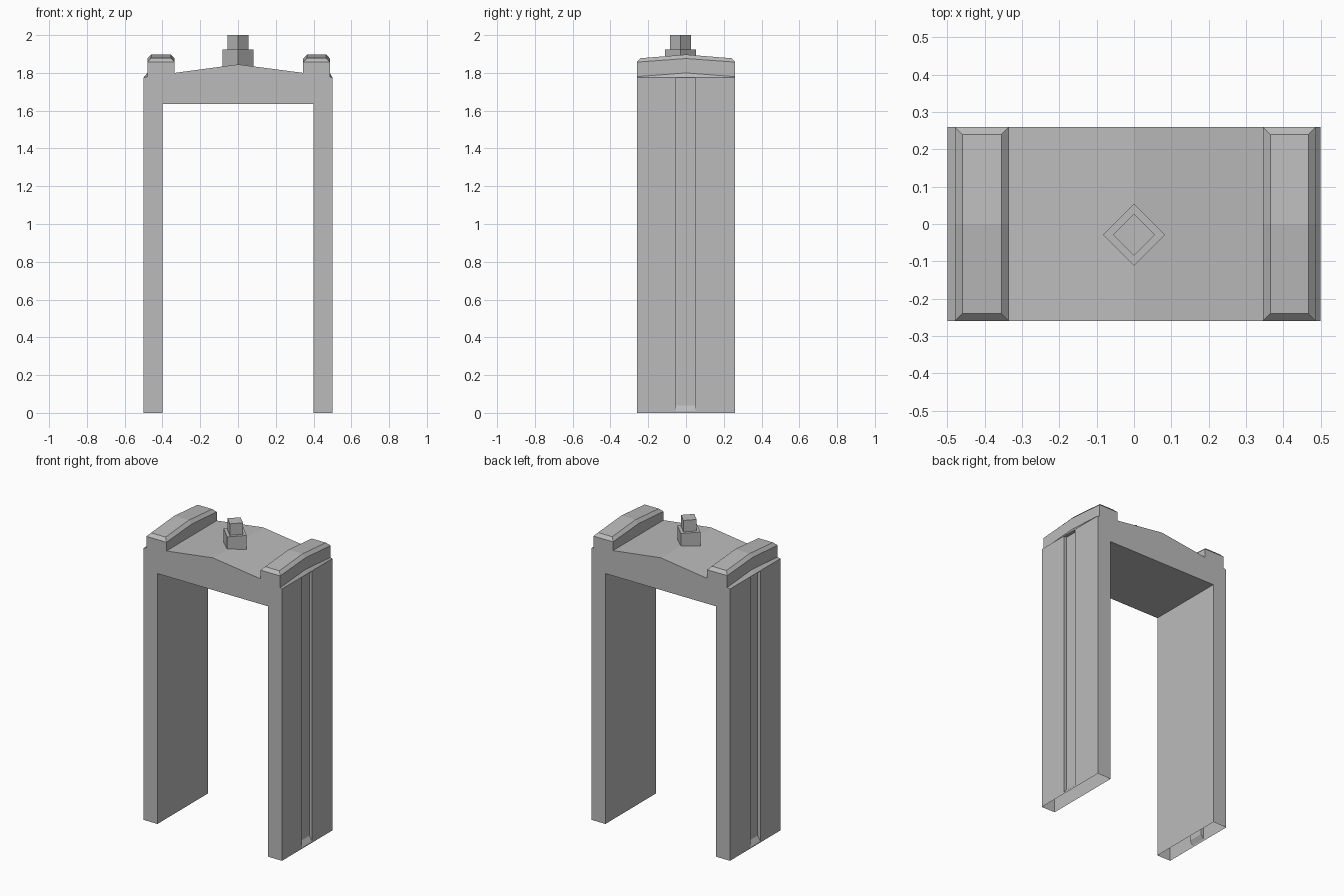
import bpy, bmesh, math

if "Cube" in bpy.data.objects:
    bpy.data.objects.remove(bpy.data.objects["Cube"])

grey = bpy.data.materials.new("plain_grey")
grey.use_nodes = True
grey.diffuse_color = (0.5, 0.5, 0.5, 1)
grey.node_tree.nodes["Principled BSDF"].inputs["Base Color"].default_value = (0.5, 0.5, 0.5, 1)

HALF = 0.26      # half depth
LEDGE = 1.775    # top of the outer leg faces
CAPS = {"left": (0.345, 0.487, 1), "right": (0.335, 0.48, -1)}


def loft(name, sections):
    """Join xz outlines, given as (y, points), into one closed solid."""
    bm = bmesh.new()
    rings = [[bm.verts.new((x, y, z)) for x, z in pts] for y, pts in sections]
    n = len(rings[0])
    for a, b in zip(rings, rings[1:]):
        for i in range(n):
            j = (i + 1) % n
            bm.faces.new((a[i], a[j], b[j], b[i]))
    bm.faces.new(rings[0])
    bm.faces.new(rings[-1])
    bmesh.ops.remove_doubles(bm, verts=bm.verts, dist=0.0001)
    bmesh.ops.recalc_face_normals(bm, faces=bm.faces)
    mesh = bpy.data.meshes.new(name)
    bm.to_mesh(mesh)
    bm.free()
    mesh.materials.append(grey)
    obj = bpy.data.objects.new(name, mesh)
    bpy.context.collection.objects.link(obj)
    return obj


def rise(y, low, high):
    """Height of a gable that peaks at y = 0."""
    return high + (low - high) * abs(y) / HALF


# Arch: two legs and a low gabled lintel
def arch_outline(y):
    z = rise(y, 1.78, 1.80)
    (li, lo, _), (ri, ro, _) = CAPS["left"], CAPS["right"]
    return [(-0.5, 0), (-0.5, LEDGE), (-ro, z), (-ri, 1.80), (0, 1.845),
            (li, 1.80), (lo, z), (0.5, LEDGE), (0.5, 0),
            (0.4, 0), (0.4, 1.635), (-0.4, 1.635), (-0.4, 0)]


arch = loft("arch", [(y, arch_outline(y)) for y in (-HALF, 0, HALF)])

# Grooves down the outer leg faces, with a sloped foot
cutters = []
for side in (1, -1):
    outline = [(side * x, z) for x, z in
               ((0.48, 0.04), (0.5, 0.01), (0.53, 0.01), (0.53, LEDGE - 0.002), (0.48, LEDGE - 0.002))]
    cutter = loft("groove_cutter", [(-0.053, outline), (0.05, outline)])
    cutter.hide_render = True
    cutters.append(cutter)
    mod = arch.modifiers.new("groove", 'BOOLEAN')
    mod.object = cutter
    mod.solver = 'EXACT'
bpy.context.view_layer.objects.active = arch
for mod in list(arch.modifiers):
    bpy.ops.object.modifier_apply(modifier=mod.name)
for cutter in cutters:
    bpy.data.objects.remove(cutter)

# The feet are open underneath
bm = bmesh.new()
bm.from_mesh(arch.data)
feet = [f for f in bm.faces if all(v.co.z < 0.001 for v in f.verts)]
bmesh.ops.delete(bm, geom=feet, context='FACES')
bm.to_mesh(arch.data)
bm.free()


# Bevelled caps over each leg
def cap_outline(y, inner, outer, side):
    shoulder = rise(y, 1.857, 1.876)
    inset, top = (0, shoulder) if abs(y) == HALF else (0.02, rise(y, 1.876, 1.897))
    pts = [(inner, 1.80), (inner, shoulder), (inner + inset, top),
           (outer - inset, top), (outer, shoulder), (outer, rise(y, 1.78, 1.80))]
    return [(side * x, z) for x, z in pts]


for name, spec in CAPS.items():
    loft(name + "_cap", [(y, cap_outline(y, *spec)) for y in (-HALF, -0.24, 0, 0.24, HALF)])

# Stepped diamond finial
for name, radius, bottom, top in (("finial_base", 0.083, 1.82, 1.925),
                                  ("finial_top", 0.056, 1.92, 2.0)):
    bpy.ops.mesh.primitive_cylinder_add(vertices=4, radius=radius, depth=top - bottom,
                                        location=(0, -0.029, (top + bottom) / 2))
    obj = bpy.context.object
    obj.name = name
    obj.data.materials.append(grey)
